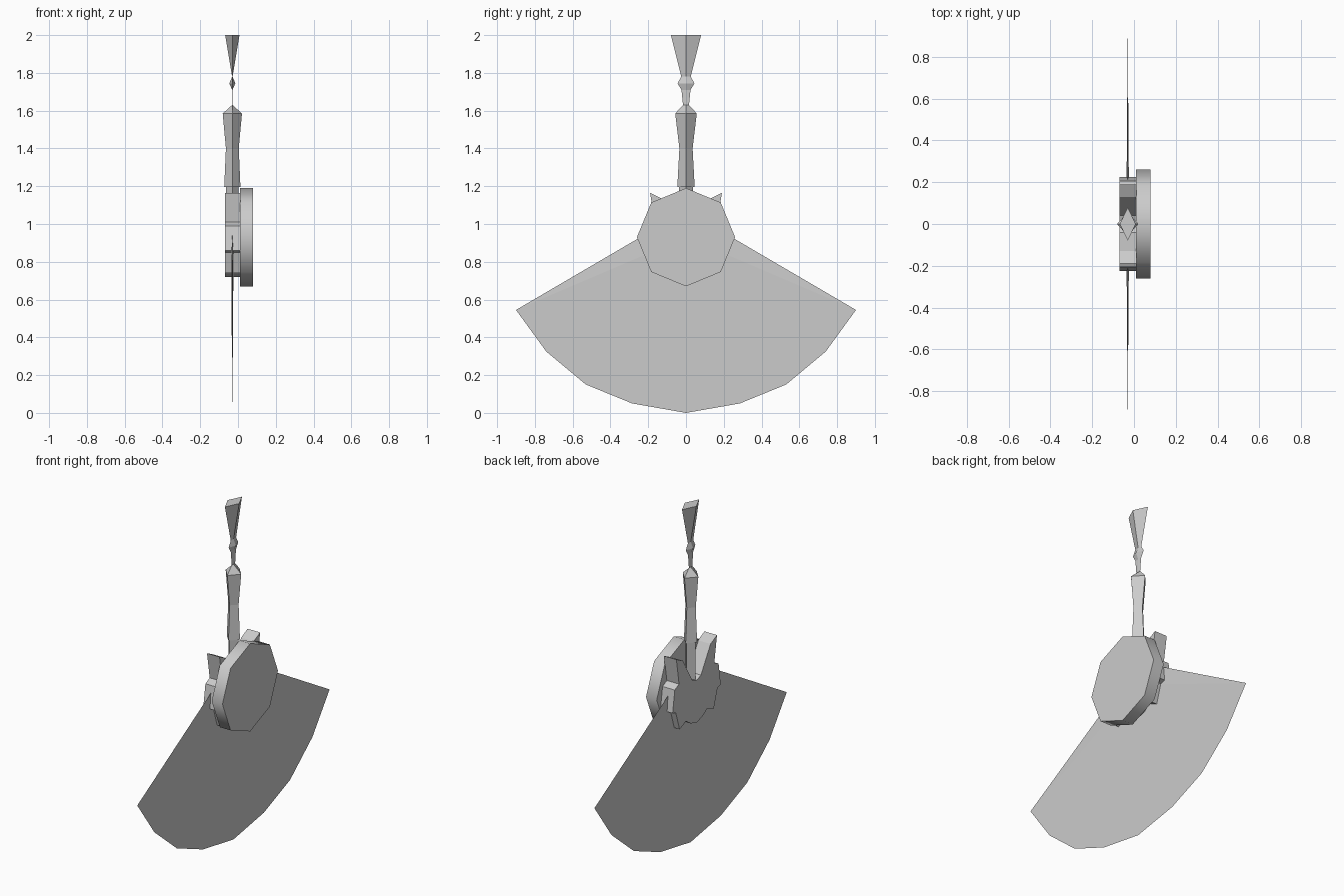
import bpy, bmesh, math

if "Cube" in bpy.data.objects:
    bpy.data.objects.remove(bpy.data.objects["Cube"])

CX = -0.03  # plane shared by blade, crest and handle


def finish(name, bm):
    bmesh.ops.recalc_face_normals(bm, faces=bm.faces)
    me = bpy.data.meshes.new(name)
    bm.to_mesh(me)
    bm.free()
    ob = bpy.data.objects.new(name, me)
    bpy.context.collection.objects.link(ob)
    return ob


def mirrored(half):
    """Closed YZ outline from a right-hand half running top to bottom."""
    return half + [(-y, z) for y, z in reversed(half) if y > 0]


def extrude_x(name, outline, x0, x1):
    bm = bmesh.new()
    face = bm.faces.new([bm.verts.new((x0, y, z)) for y, z in outline])
    ext = bmesh.ops.extrude_face_region(bm, geom=[face])
    verts = [v for v in ext["geom"] if isinstance(v, bmesh.types.BMVert)]
    bmesh.ops.translate(bm, verts=verts, vec=(x1 - x0, 0, 0))
    return finish(name, bm)


# Handle: diamond cross-sections (z, half x, half y), pinched flat near the tip
sections = [(0.96, .033, .038), (1.195, .033, .038), (1.195, .043, .046),
            (1.40, .034, .035), (1.585, .051, .057), (1.63, .001, .016),
            (1.71, .001, .024), (1.745, .016, .045), (1.78, .001, .025),
            (2.00, .038, .08)]
bm = bmesh.new()
rings = [[bm.verts.new((CX + a * hx, b * hy, z))
          for a, b in ((1, 0), (0, 1), (-1, 0), (0, -1))]
         for z, hx, hy in sections]
for lo, hi in zip(rings, rings[1:]):
    for i in range(4):
        j = (i + 1) % 4
        bm.faces.new((lo[i], lo[j], hi[j], hi[i]))
bm.faces.new(rings[0])
bm.faces.new(rings[-1])
finish("handle", bm)

# Blade: fan that thins from a thick hub to a sharp rim
rim = mirrored([(0, 0.98), (.1, 1.013), (.9, .545), (.74, .325),
                (.53, .15), (.285, .05), (0, 0)])
bm = bmesh.new()
edge = [bm.verts.new((CX, y, z)) for y, z in rim]
for side in (-1, 1):
    hub = bm.verts.new((CX + side * .007, 0, .93))
    for i in range(len(edge)):
        bm.faces.new((hub, edge[i], edge[(i + 1) % len(edge)]))
finish("blade", bm)

# Horned crest plate with a stepped lower edge
extrude_x("horned_crest", mirrored([
    (0, .97), (.04, .985), (.13, 1.135), (.19, 1.165), (.165, 1.01),
    (.205, .99), (.225, .86), (.195, .85), (.16, .74), (.10, .765),
    (.055, .735), (0, .72)]), -0.07, 0.012)

# Octagonal disc on the right face
disc = extrude_x("octagon_disc", [
    (.26 * math.sin(i * math.pi / 4), .93 + .26 * math.cos(i * math.pi / 4))
    for i in range(8)], 0.01, 0.08)
bpy.context.view_layer.objects.active = disc
disc.select_set(True)
bpy.ops.object.shade_smooth_by_angle(angle=math.radians(50))
